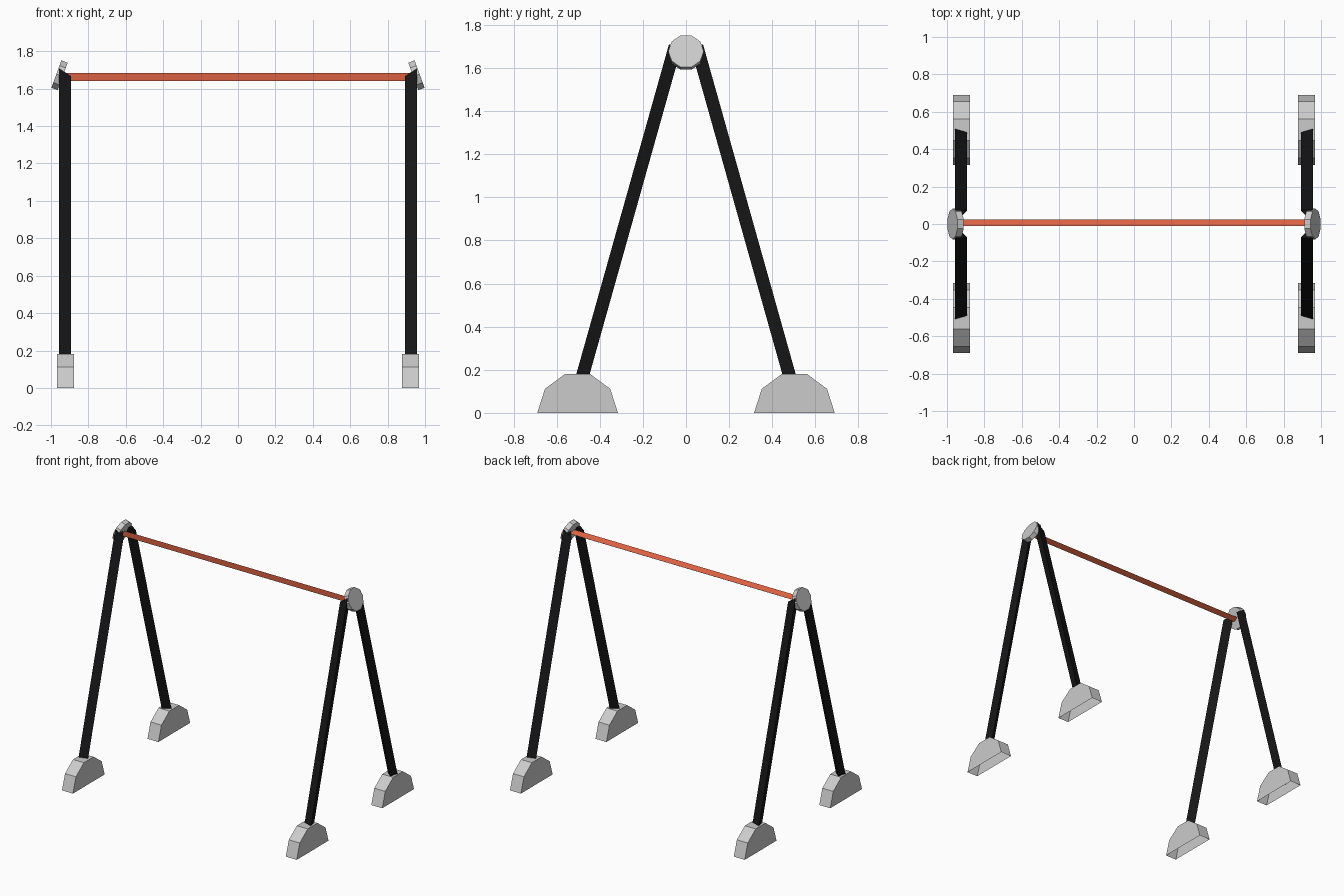
import bpy, bmesh
from math import sin, cos, pi, radians
from mathutils import Vector

if "Cube" in bpy.data.objects:
    bpy.data.objects.remove(bpy.data.objects["Cube"])


def material(name, rgb):
    m = bpy.data.materials.new(name)
    m.diffuse_color = (*rgb, 1)
    m.use_nodes = True
    m.node_tree.nodes["Principled BSDF"].inputs["Base Color"].default_value = m.diffuse_color
    return m


black = material("black_paint", (0.008, 0.008, 0.009))
red = material("red_brown", (0.7, 0.12, 0.055))


def prism(name, start, end, mat=None, open_side=False):
    """Join two matching outlines with flat sides and end caps."""
    bm = bmesh.new()
    a = [bm.verts.new(p) for p in start]
    b = [bm.verts.new(p) for p in end]
    n = len(a)
    bm.faces.new(a)
    bm.faces.new(b)
    for i in range(n - 1 if open_side else n):
        j = (i + 1) % n
        bm.faces.new((a[i], a[j], b[j], b[i]))
    bmesh.ops.recalc_face_normals(bm, faces=bm.faces)
    mesh = bpy.data.meshes.new(name)
    bm.to_mesh(mesh)
    bm.free()
    ob = bpy.data.objects.new(name, mesh)
    bpy.context.collection.objects.link(ob)
    if mat:
        mesh.materials.append(mat)
    return ob


# Crossbar: three-sided rod with its ridge at the back
ring = [(0.024 * cos(pi / 2 + i * 2 * pi / 3), 0.024 * sin(pi / 2 + i * 2 * pi / 3))
        for i in range(3)]
prism("crossbar", [(-0.94, y, 1.663 + z) for z, y in ring],
      [(0.94, y, 1.663 + z) for z, y in ring], red)

# Triangular leg section at foot height: outer edge, inner edge, rear ridge
section = [(0.957, 0.509), (0.892, 0.49), (0.941, 0.447)]
slope = 0.281

for sx, side in ((-1, "left"), (1, "right")):
    # Tilted ten-sided end cap
    t = radians(20)
    axis = Vector((sx * cos(t), 0, sin(t)))
    up = Vector((-sx * sin(t), 0, cos(t)))
    centre = Vector((sx * 0.954, 0, 1.672))
    disc = [centre + Vector((0, 0.082 * cos(i * pi / 5), 0)) + up * 0.082 * sin(i * pi / 5)
            for i in range(10)]
    prism(f"{side}_end_cap", [p - axis * 0.018 for p in disc],
          [p + axis * 0.018 for p in disc])

    for sy, end in ((-1, "front"), (1, "back")):
        # Leaning leg with a slanted top
        def at(x, y, z):
            return (sx * x, sy * (y - slope * (z - 0.18)), z)
        prism(f"{end}_{side}_leg", [at(x, y, 0.07) for x, y in section],
              [at(x, y, 1.71 - 0.67 * (0.957 - x)) for x, y in section], black)

        # Half-round foot, hollow and open underneath
        arc = [(sy * 0.503 + 0.187 * cos(i * pi / 5), 0.19 * sin(i * pi / 5) if 0 < i < 5 else 0)
               for i in range(6)]
        prism(f"{end}_{side}_foot", [(sx * 0.922 - 0.045, y, z) for y, z in arc],
              [(sx * 0.922 + 0.045, y, z) for y, z in arc], open_side=True)
